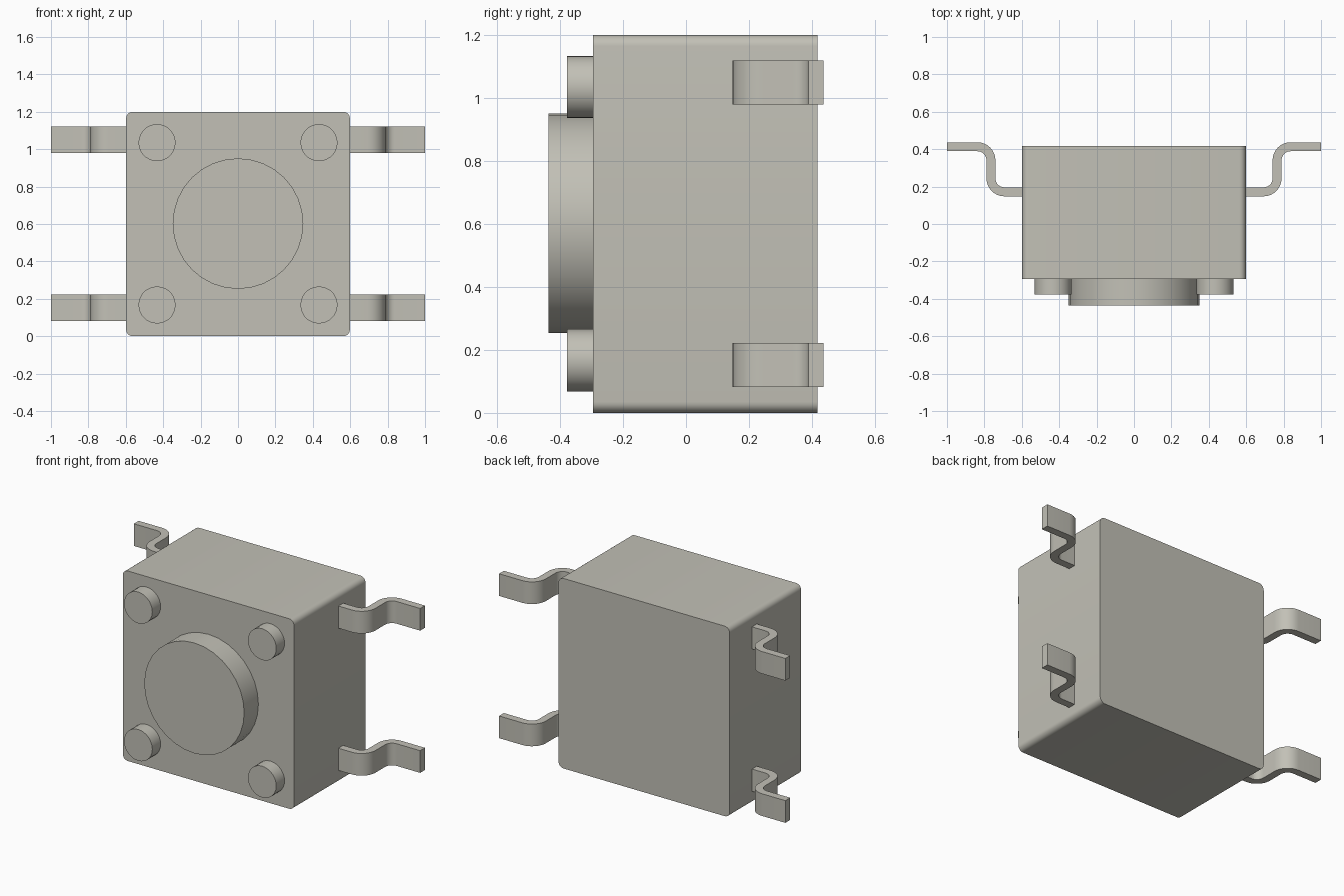
import bpy, bmesh, math
from mathutils import Vector

if "Cube" in bpy.data.objects:
    bpy.data.objects.remove(bpy.data.objects["Cube"])

metal = bpy.data.materials.new("warm_grey")
metal.diffuse_color = (0.54, 0.53, 0.47, 1)
metal.use_nodes = True
metal.node_tree.nodes["Principled BSDF"].inputs["Base Color"].default_value = metal.diffuse_color

MID_Z = 0.6


def arc(cx, cy, r, a0, a1, n=8):
    """Points on an arc, angles in degrees."""
    return [(cx + r * math.cos(math.radians(a0 + (a1 - a0) * i / n)),
             cy + r * math.sin(math.radians(a0 + (a1 - a0) * i / n)))
            for i in range(n + 1)]


def prism(name, points, offset):
    """Extrude a flat outline of 3D points along an offset."""
    bm = bmesh.new()
    face = bm.faces.new([bm.verts.new(p) for p in points])
    ext = bmesh.ops.extrude_face_region(bm, geom=[face], use_keep_orig=True)
    moved = [g for g in ext["geom"] if isinstance(g, bmesh.types.BMVert)]
    bmesh.ops.translate(bm, verts=moved, vec=Vector(offset))
    bmesh.ops.recalc_face_normals(bm, faces=bm.faces)
    mesh = bpy.data.meshes.new(name)
    bm.to_mesh(mesh)
    bm.free()
    ob = bpy.data.objects.new(name, mesh)
    bpy.context.collection.objects.link(ob)
    mesh.materials.append(metal)
    bpy.ops.object.select_all(action='DESELECT')
    ob.select_set(True)
    bpy.context.view_layer.objects.active = ob
    bpy.ops.object.shade_smooth_by_angle(angle=math.radians(35))
    return ob


def disc(name, x, z, r, y0, y1, n):
    pts = arc(x, z, r, 0, 360, n)[:-1]
    return prism(name, [(px, y0, pz) for px, pz in pts], (0, y1 - y0, 0))


# Housing: box with the four front-to-back edges rounded
R, W = 0.035, 0.598
outline = []
for sx, sz, a in ((1, 1, 0), (-1, 1, 90), (-1, -1, 180), (1, -1, 270)):
    outline += arc(sx * (W - R), MID_Z + sz * (MID_Z - R), R, a, a + 90, 6)
prism("housing", [(x, -0.295, z) for x, z in outline], (0, 0.713, 0))

# Round push button
disc("push_button", 0, MID_Z + 0.002, 0.349, -0.437, -0.29, 32)

# Corner pegs and bent legs, one per corner
leg = ([(0.57, 0.148)] + arc(0.693, 0.244, 0.096, -90, 0)
       + arc(0.837, 0.341, 0.048, 180, 90)
       + [(1.0, 0.389), (1.0, 0.437)]
       + arc(0.837, 0.341, 0.096, 90, 180)
       + arc(0.693, 0.244, 0.048, 0, -90) + [(0.57, 0.196)])
for sx, side in ((-1, "left"), (1, "right")):
    for sz, level in ((-1, "lower"), (1, "upper")):
        disc(f"peg_{level}_{side}", sx * 0.433, MID_Z + 0.001 + sz * 0.434,
             0.099, -0.378, -0.29, 28)
        z0 = MID_Z + 0.001 + sz * 0.449 - 0.07
        prism(f"leg_{level}_{side}", [(sx * x, y, z0) for x, y in leg],
              (0, 0, 0.14))
